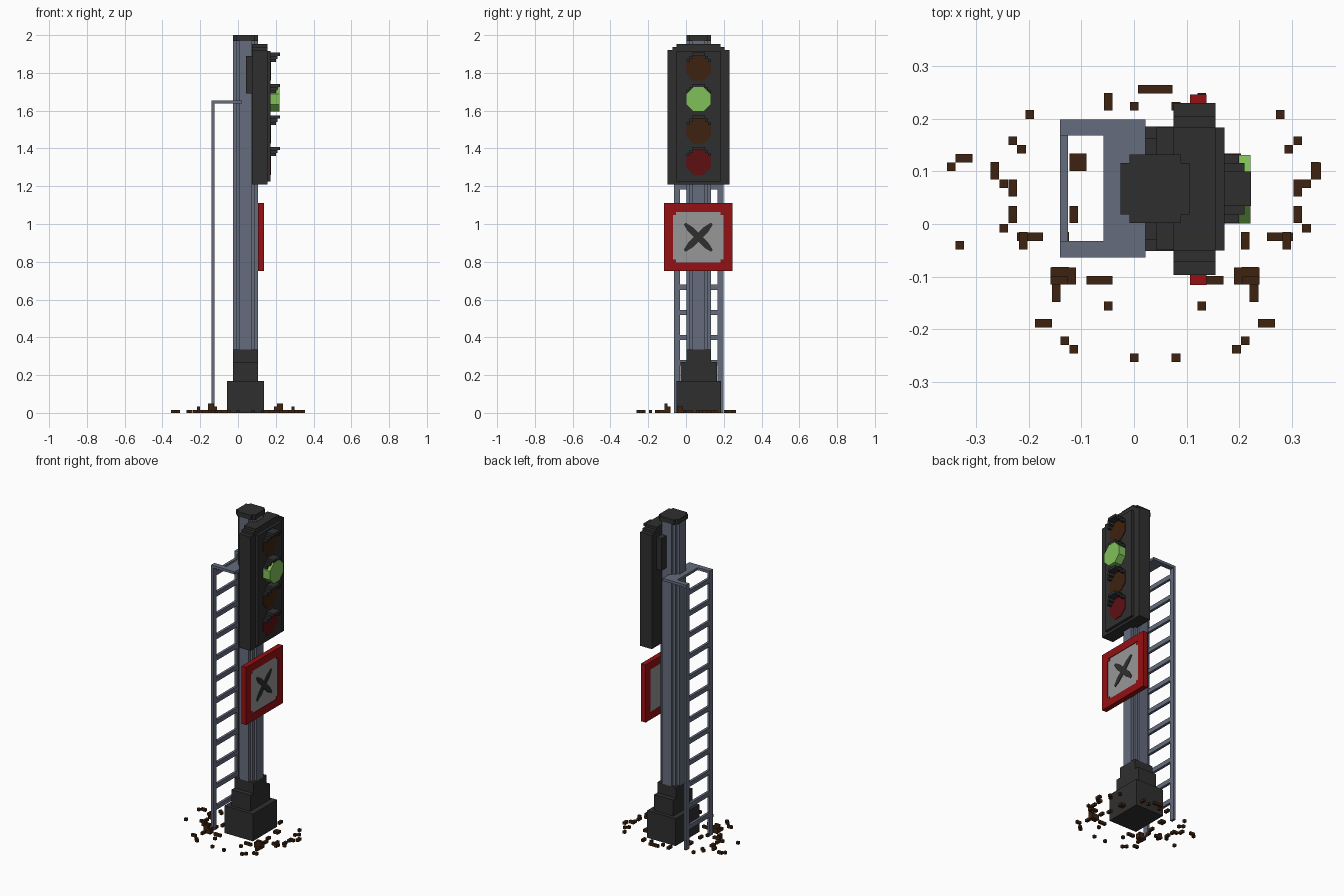
import bpy, bmesh, math
from mathutils import Matrix, Vector

cube = bpy.data.objects.get("Cube")
if cube:
    bpy.data.objects.remove(cube, do_unlink=True)

V = 0.0163             # block size
CX, CY = 0.04, 0.067   # pole axis


def material(name, rgb):
    m = bpy.data.materials.new(name)
    m.use_nodes = True
    m.diffuse_color = (*rgb, 1)
    bsdf = m.node_tree.nodes["Principled BSDF"]
    bsdf.inputs["Base Color"].default_value = (*rgb, 1)
    bsdf.inputs["Roughness"].default_value = 0.9
    return m


DARK = material("charcoal", (0.028, 0.028, 0.028))
STEEL = material("blue grey steel", (0.13, 0.15, 0.205))
RED = material("sign red", (0.30, 0.005, 0.006))
LAMP_RED = material("unlit red", (0.11, 0.005, 0.006))
BROWN = material("dark brown", (0.047, 0.016, 0.005))
GREEN = material("lit green", (0.22, 0.53, 0.10))
PALE = material("pale grey", (0.31, 0.31, 0.31))


def finish(name, bm, mat):
    bmesh.ops.recalc_face_normals(bm, faces=bm.faces[:])
    mesh = bpy.data.meshes.new(name)
    bm.to_mesh(mesh)
    bm.free()
    mesh.materials.append(mat)
    ob = bpy.data.objects.new(name, mesh)
    bpy.context.collection.objects.link(ob)
    return ob


def boxes(name, mat, items):
    """One object from boxes given as (x0, x1, y0, y1, z0, z1)."""
    bm = bmesh.new()
    for x0, x1, y0, y1, z0, z1 in items:
        mid = Vector((x0 + x1, y0 + y1, z0 + z1)) / 2
        size = Matrix.Diagonal((x1 - x0, y1 - y0, z1 - z0, 1))
        bmesh.ops.create_cube(bm, size=1, matrix=Matrix.Translation(mid) @ size)
    return finish(name, bm, mat)


def around(hx, hy, z0, z1):
    """Box centred on the pole axis."""
    return (CX - hx, CX + hx, CY - hy, CY + hy, z0, z1)


def disc(name, mat, x0, x1, z):
    """Octagonal lamp facing +x."""
    bm = bmesh.new()
    r = 0.0655 / math.cos(math.pi / 8)
    m = (Matrix.Translation(((x0 + x1) / 2, CY - 0.001, z))
         @ Matrix.Rotation(math.pi / 2, 4, 'Y')
         @ Matrix.Rotation(math.pi / 8, 4, 'Z'))
    bmesh.ops.create_cone(bm, cap_ends=True, segments=8, radius1=r, radius2=r,
                          depth=x1 - x0, matrix=m)
    return finish(name, bm, mat)


# Stepped foot, fluted pole and cap
H = 4 * V
boxes("base", DARK, [around(0.098, 0.118, 0, 0.17),
                     around(H, 0.096, 0.17, 0.27),
                     around(H, H, 0.27, 0.335)])
boxes("pole", STEEL, [around(H, H - 2 * V, 0.335, 1.97),
                      around(H - V, H - V, 0.335, 1.97),
                      around(H - 2 * V, H, 0.335, 1.97)])
boxes("pole_cap", DARK, [around(H, H - V, 1.97, 2.0),
                         around(H - V, H, 1.97, 2.0)])

# Signal head with stepped top, front panel and rear mount
boxes("signal_head", DARK, [(0.075, 0.155, -0.097, 0.230, 1.21, 1.92),
                            (0.075, 0.155, -0.072, 0.205, 1.92, 1.936),
                            (0.075, 0.155, -0.050, 0.183, 1.936, 1.952)])
boxes("signal_panel", DARK, [(0.155, 0.172, -0.050, 0.183, 1.225, 1.915)])
boxes("signal_mount", DARK, [(0.042, 0.075, -0.048, 0.183, 1.69, 1.89)])

# Lamps, each under a stepped visor
lamps = [("top", BROWN, 1.825, 0.176), ("green", GREEN, 1.66, 0.221),
         ("lower", BROWN, 1.492, 0.176), ("red", LAMP_RED, 1.326, 0.176)]
for label, mat, z, front in lamps:
    disc(label + "_lamp", mat, 0.165, front, z)
    t = z + 0.0655
    parts = [(0.17, 0.222, CY - 2 * V, CY + 2 * V, t, t + V)]
    for s in (-1, 1):
        ya, yb = sorted((CY + s * 2 * V, CY + s * 3 * V))
        parts.append((0.17, 0.21, ya, yb, t - V, t))
        ya, yb = sorted((CY + s * 3 * V, CY + s * 4 * V))
        parts.append((0.17, 0.20, ya, yb, t - 2 * V, t - V))
    boxes(label + "_visor", DARK, parts)

# Square sign: frame, panel and cross
y0, y1, z0, z1, w = -0.116, 0.246, 0.75, 1.11, 0.047
boxes("sign_frame", RED, [(0.106, 0.138, y0, y0 + w, z0, z1),
                          (0.106, 0.138, y1 - w, y1, z0, z1),
                          (0.106, 0.138, y0 + w, y1 - w, z0, z0 + w),
                          (0.106, 0.138, y0 + w, y1 - w, z1 - w, z1)])
boxes("sign_panel", PALE, [(0.107, 0.134, y0 + w, y1 - w, z0 + w, z1 - w)])
boxes("sign_frame_corners", RED,
      [(0.108, 0.137, y, y + V, z, z + V)
       for y in (y0 + w, y1 - w - V) for z in (z0 + w, z1 - w - V)])

bm = bmesh.new()
outline = [(-0.102, -0.007), (-0.06, -0.017), (0.06, -0.017), (0.102, -0.007),
           (0.102, 0.007), (0.06, 0.017), (-0.06, 0.017), (-0.102, 0.007)]
for k, angle in enumerate((math.pi / 4, -math.pi / 4)):
    rot = Matrix.Rotation(angle, 3, 'X')
    centre = Vector((0.134, CY - 0.002, 0.93))
    face = bm.faces.new([bm.verts.new(centre + rot @ Vector((0, a, b)))
                         for a, b in outline])
    top = bmesh.ops.extrude_face_region(bm, geom=[face])["geom"]
    bmesh.ops.translate(bm, vec=(0.003 + 0.0005 * k, 0, 0),
                        verts=[v for v in top if isinstance(v, bmesh.types.BMVert)])
finish("sign_cross", bm, DARK)

# Ladder with rungs and top bracket
LX0, LX1 = -0.141, -0.125
rails = [(-0.064, -0.032), (0.168, 0.199)]
boxes("ladder_rails", STEEL, [(LX0, LX1, a, b, 0, 1.655) for a, b in rails])
boxes("ladder_rungs", STEEL, [(LX0, LX1, -0.032, 0.168, z - 0.014, z + 0.014)
                              for z in (0.133 * k for k in range(1, 13))])
boxes("ladder_bracket", STEEL,
      [(LX1, 0.022, a, b, 1.639, 1.655) for a, b in rails]
      + [(-0.058, 0.022, -0.032, 0.168, 1.639, 1.655)])

# Gravel: patches as corner x, y and block counts, mirrored across the pole
patches = [(-.273, .085, 1, 2), (-.256, .068, 1, 1), (-.239, .052, 1, 2),
           (-.239, .002, 1, 2), (-.239, .150, 1, 1), (-.222, .134, 1, 1),
           (-.206, .200, 1, 1), (-.057, .216, 1, 2), (-.008, .216, 1, 1),
           (-.222, -.032, 3, 1), (-.140, -.048, 1, 2), (-.123, .002, 1, 2),
           (-.123, .101, 2, 2), (-.090, -.115, 3, 1), (-.188, -.197, 2, 1),
           (-.140, -.230, 1, 1), (-.123, -.246, 1, 1), (-.057, -.164, 1, 1),
           (-.008, -.262, 1, 1), (-.256, -.016, 1, 1)]
gravel = []
for x, y, nx, ny in patches:
    a, b = x, x + nx * V
    for xa, xb in ((a, b), (2 * CX - b, 2 * CX - a)):
        gravel.append((xa, xb, y, y + ny * V, 0, V))
gravel += [(.008, .073, .248, .264, 0, V), (-.339, -.307, .117, .133, 0, V),
           (-.355, -.339, .101, .117, 0, V), (-.339, -.323, -.048, -.032, 0, V),
           (.339, .355, .085, .117, 0, V)]
# Small heaps beside the foot
for s in (-1, 1):
    for x, y, nx, ny, h in ((.150, -.115, 3, 2, 2), (.166, -.115, 2, 1, 3),
                            (.180, -.148, 1, 4, 1), (.164, -.098, 2, 1, 2),
                            (.242, -.048, 1, 2, 2)):
        xa, xb = sorted((CX + s * x, CX + s * (x + nx * V)))
        gravel.append((xa, xb, y, y + ny * V, 0, h * V))
boxes("gravel", BROWN, gravel)
